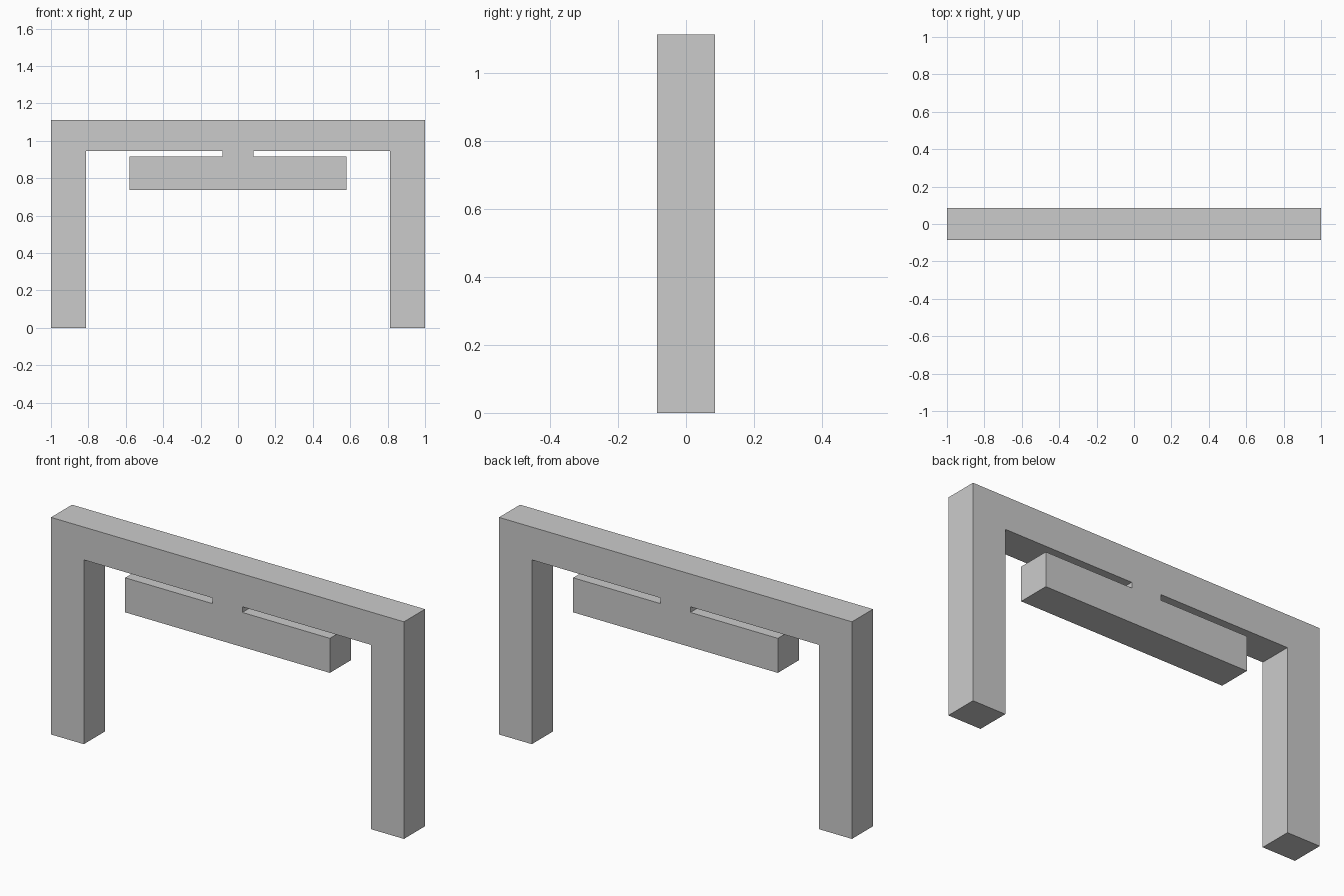
import bpy
import bmesh

if "Cube" in bpy.data.objects:
    bpy.data.objects.remove(bpy.data.objects["Cube"])

DEPTH = 0.17

# Right half of the front outline (x, z), from the top centre round to the bottom centre
half = [
    (1.0, 1.112), (1.0, 0.0), (0.814, 0.0), (0.814, 0.944),      # beam end and leg
    (0.084, 0.944), (0.084, 0.915),                              # short connector
    (0.58, 0.915), (0.58, 0.738),                                # hanging bar
]
outline = half + [(-x, z) for x, z in reversed(half)]

# Gate frame with hanging bar: one flat profile extruded through its depth
bm = bmesh.new()
face = bm.faces.new([bm.verts.new((x, -DEPTH / 2, z)) for x, z in outline])
back = bmesh.ops.extrude_face_region(bm, geom=[face])["geom"]
bmesh.ops.translate(bm, vec=(0, DEPTH, 0),
                    verts=[v for v in back if isinstance(v, bmesh.types.BMVert)])
bmesh.ops.recalc_face_normals(bm, faces=bm.faces)

mesh = bpy.data.meshes.new("gate_frame")
bm.to_mesh(mesh)
bm.free()
bpy.context.collection.objects.link(bpy.data.objects.new("gate_frame", mesh))
